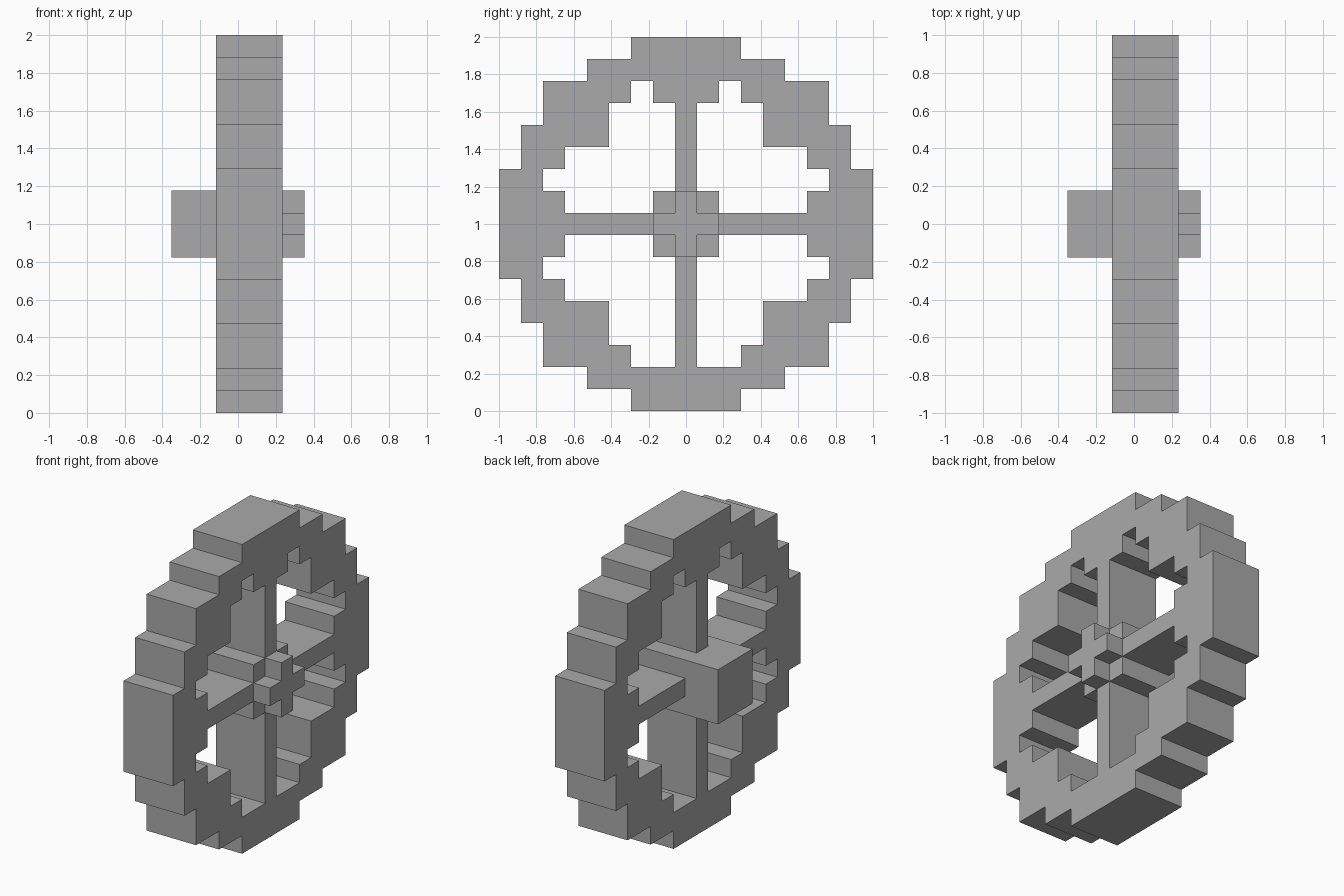
import bpy, bmesh, math

if "Cube" in bpy.data.objects:
    bpy.data.objects.remove(bpy.data.objects["Cube"])

U = 2 / 17  # block size; 17 blocks across the wheel

gray = bpy.data.materials.new("plain gray")
gray.diffuse_color = (0.4, 0.4, 0.4, 1)
gray.use_nodes = True
gray.node_tree.nodes["Principled BSDF"].inputs["Base Color"].default_value = gray.diffuse_color


def block_part(name, cells, x0, x1):
    """Extrude a set of (column, row) blocks along x; column 0 is the centre."""
    bm = bmesh.new()
    for j, k in cells:
        corners = [(j - .5, k), (j + .5, k), (j + .5, k + 1), (j - .5, k + 1)]
        bm.faces.new([bm.verts.new((x0 * U, y * U, z * U)) for y, z in corners])
    bmesh.ops.remove_doubles(bm, verts=bm.verts, dist=1e-4)
    base = bm.faces[:]
    res = bmesh.ops.extrude_face_region(bm, geom=base, use_keep_orig=True)
    top = [g for g in res["geom"] if isinstance(g, bmesh.types.BMVert)]
    bmesh.ops.translate(bm, verts=top, vec=((x1 - x0) * U, 0, 0))
    bmesh.ops.recalc_face_normals(bm, faces=bm.faces)
    bmesh.ops.dissolve_limit(bm, angle_limit=math.radians(1),
                             verts=bm.verts, edges=bm.edges)
    mesh = bpy.data.meshes.new(name)
    bm.to_mesh(mesh)
    bm.free()
    mesh.materials.append(gray)
    obj = bpy.data.objects.new(name, mesh)
    bpy.context.collection.objects.link(obj)
    return obj


def rect(j0, j1, k0, k1):
    return {(j, k) for j in range(j0, j1 + 1) for k in range(k0, k1 + 1)}


# Rim: stepped disc minus stepped opening (half widths per row, bottom to top)
outer = [2, 4, 6, 6, 7, 7, 8, 8, 8, 8, 8, 7, 7, 6, 6, 4, 2]
inner = {2: 2, 3: 3, 4: 3, 5: 5, 6: 6, 7: 5, 8: 5, 9: 5, 10: 6, 11: 5, 12: 3, 13: 3}
rim = set()
for k, w in enumerate(outer):
    rim |= rect(-w, w, k, k)
for k, w in inner.items():
    rim -= rect(-w, w, k, k)
rim -= {(-2, 14), (2, 14)}  # small notches at the top of the opening
block_part("rim", rim, -1, 2)

# Spokes
block_part("spoke_lower", rect(0, 0, 2, 6), -1, 2)
block_part("spoke_upper", rect(0, 0, 10, 13), -1, 2)
block_part("spoke_left", rect(-5, -2, 8, 8), -1, 2)
block_part("spoke_right", rect(2, 5, 8, 8), -1, 2)

# Hub: square axle block with a cross-shaped cap
block_part("hub", rect(-1, 1, 7, 9), -3, 2)
block_part("hub_cap", rect(-1, 1, 8, 8) | rect(0, 0, 7, 9), 2, 3)
